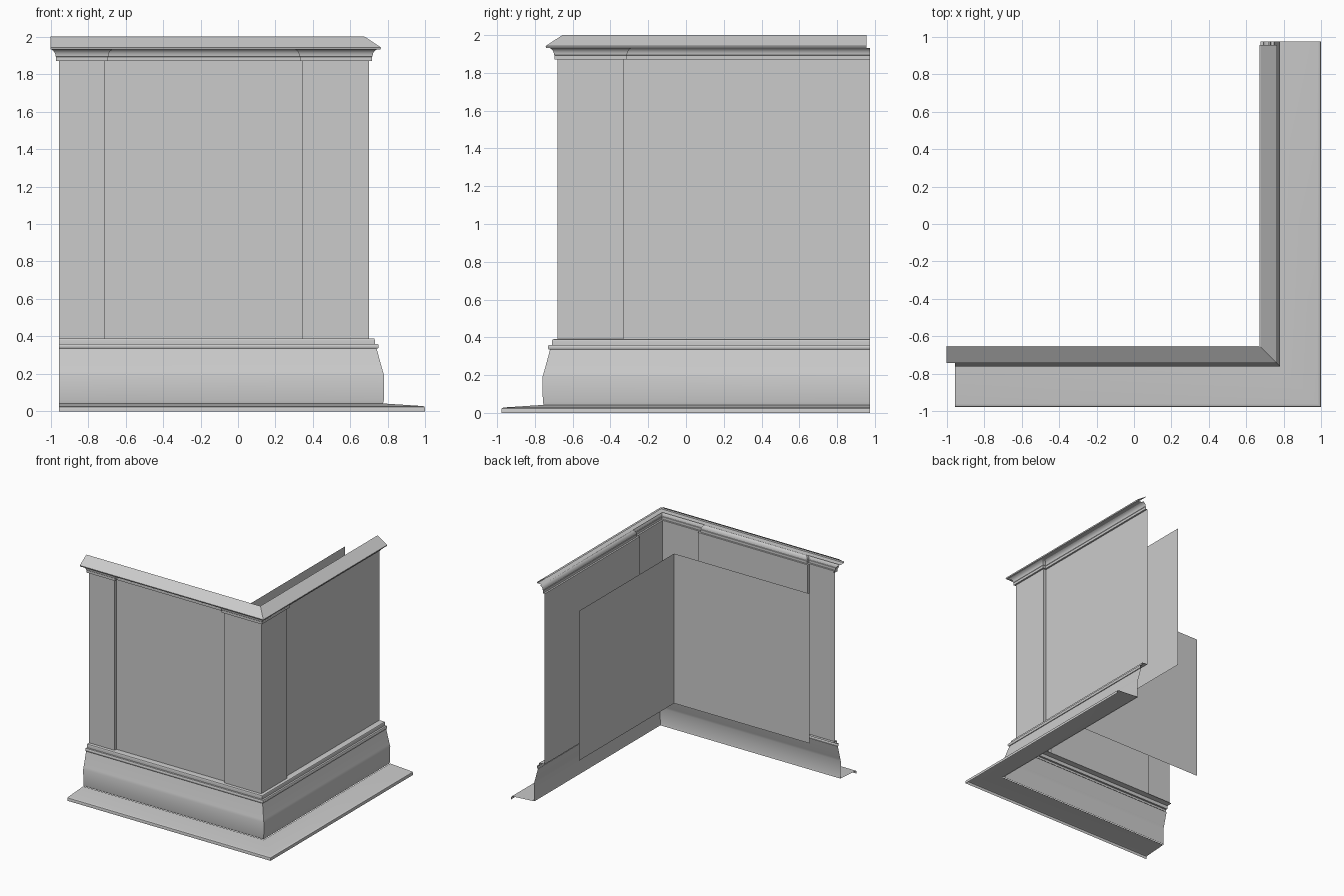
import bpy
import bmesh
from math import radians
from mathutils import Vector

old = bpy.data.objects.get("Cube")
if old:
    bpy.data.objects.remove(old, do_unlink=True)

grey = bpy.data.materials.new("plain_grey")
grey.use_nodes = True
COLOUR = (0.6, 0.6, 0.6, 1)
grey.diffuse_color = COLOUR
grey.node_tree.nodes["Principled BSDF"].inputs["Base Color"].default_value = COLOUR


def offset_path(path, distance):
    """Shift a plan path to its right-hand side with mitred corners."""
    pts = [Vector(p) for p in path]
    normals = []
    for a, b in zip(pts, pts[1:]):
        d = (b - a).normalized()
        normals.append(Vector((d.y, -d.x)))
    result = []
    for i, p in enumerate(pts):
        before = normals[max(i - 1, 0)]
        after = normals[min(i, len(normals) - 1)]
        result.append(p + (before + after) * distance / (1 + before.dot(after)))
    return result


def sweep(name, path, profile):
    """Open shell: a profile of (outward offset, height) along a plan path."""
    bm = bmesh.new()
    rows = [[bm.verts.new((p.x, p.y, z)) for p in offset_path(path, out)]
            for out, z in profile]
    for low, high in zip(rows, rows[1:]):
        for i in range(len(path) - 1):
            bm.faces.new((low[i], low[i + 1], high[i + 1], high[i]))
    mesh = bpy.data.meshes.new(name)
    bm.to_mesh(mesh)
    bm.free()
    mesh.materials.append(grey)
    obj = bpy.data.objects.new(name, mesh)
    bpy.context.collection.objects.link(obj)
    bpy.context.view_layer.objects.active = obj
    obj.select_set(True)
    bpy.ops.object.shade_smooth_by_angle(angle=radians(30))
    obj.select_set(False)
    return obj


def curve(a, control, b, steps=6):
    """Points on a quadratic curve, for the rounded mouldings."""
    a, c, b = Vector(a), Vector(control), Vector(b)
    ts = [i / steps for i in range(steps + 1)]
    return [tuple(a * (1 - t) ** 2 + c * 2 * t * (1 - t) + b * t * t) for t in ts]


# Main plan lines of the corner
LEFT, BACK = -0.955, 0.975
X, Y = 0.70, -0.68
STEP = 0.025
PIER_X, PIER_Y, END_PIER = 0.345, -0.33, -0.71

straight = [(LEFT, Y), (X, Y), (X, BACK)]
stepped = [(LEFT, Y), (END_PIER, Y), (END_PIER, Y + STEP), (PIER_X, Y + STEP),
           (PIER_X, Y), (X, Y), (X, PIER_Y), (X - STEP, PIER_Y), (X - STEP, BACK)]

# Wall with piers standing proud of the recessed panels
sweep("wall", stepped, [(0, 0.39), (0, 1.87)])

# Free-standing panels behind the wall
sweep("inner_panels", [(LEFT, PIER_Y), (PIER_X, PIER_Y), (PIER_X, BACK)],
      [(0, 0.51), (0, 1.81)])

# Floor skirt, sloping gently up to the plinth
sweep("floor_skirt", straight,
      [(0.297, 0)] + curve((0.297, 0.02), (0.297, 0.028), (0.28, 0.029), 3)
      + [(0.08, 0.042)])

# Plinth with a curved shoulder, and its top beads
sweep("plinth", straight,
      [(0.074, 0.042), (0.078, 0.06), (0.08, 0.19)]
      + curve((0.08, 0.19), (0.062, 0.25), (0.04, 0.335))[1:])
sweep("plinth_beads", straight,
      [(0.038, 0.335)] + curve((0.046, 0.335), (0.056, 0.347), (0.046, 0.36), 4)
      + [(0.03, 0.36)] + curve((0.03, 0.38), (0.03, 0.39), (0.022, 0.39), 3)
      + [(-STEP, 0.39)])

# Cove moulding follows the piers and returns at the outer end
sweep("cove_moulding", [(LEFT, Y + STEP)] + stepped,
      [(0, 1.87), (0.015, 1.87), (0.015, 1.892)]
      + curve((0.018, 1.895), (0.02, 1.922), (0.042, 1.932)))

# Sloping cap along the top
sweep("cap", [(-1.0, Y), (X, Y), (X, 0.955)],
      [(0.01, 1.932), (0.06, 1.932), (0.063, 1.942), (-0.025, 2.0), (-0.03, 2.0)])
